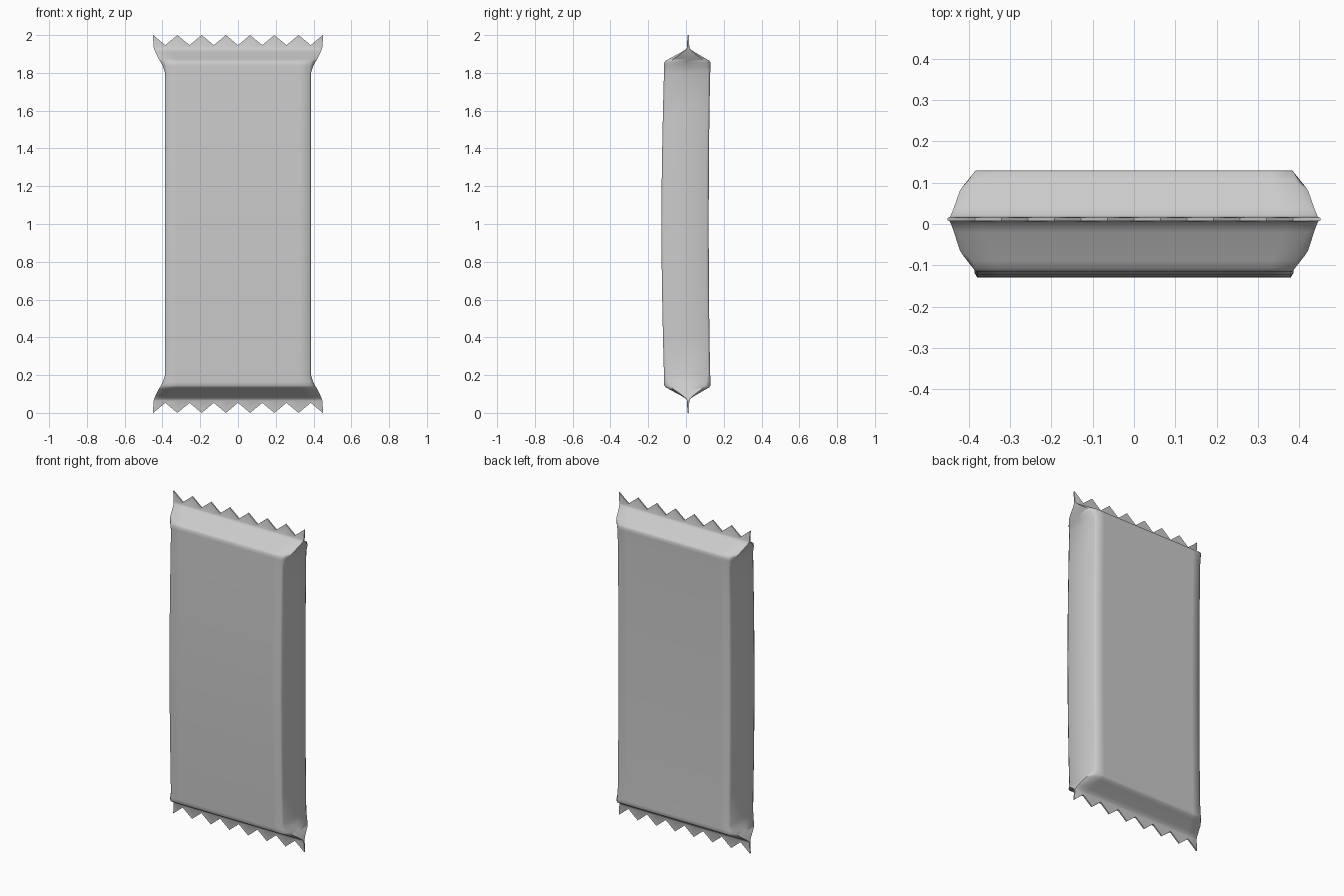
import bpy, bmesh, math

cube = bpy.data.objects.get("Cube")
if cube:
    bpy.data.objects.remove(cube)

# Plain foil colour
foil = bpy.data.materials.new("grey_foil")
foil.use_nodes = True
GREY = (0.6, 0.6, 0.6, 1)
foil.diffuse_color = GREY
foil.node_tree.nodes["Principled BSDF"].inputs["Base Color"].default_value = GREY

TEETH = 7
COLS = 2 * TEETH + 1
TOOTH_DEPTH = 0.053

# Upper half levels: height, face half width, side half width, half depth, corner inset
UPPER = [
    (1.30, 0.379, 0.386, 0.1245, 0.012),
    (1.60, 0.379, 0.386, 0.123, 0.012),
    (1.80, 0.379, 0.386, 0.1225, 0.014),
    (1.835, 0.380, 0.398, 0.1225, 0.022),
    (1.855, 0.383, 0.408, 0.1225, 0.032),
    (1.864, 0.385, 0.413, 0.1165, 0.032),
    (1.875, 0.390, 0.421, 0.097, 0.024),
    (1.912, 0.420, 0.438, 0.031, 0.008),
    (1.926, 0.436, 0.444, 0.010, 0.002),
    (1.935, 0.443, 0.446, 0.006, 0.001),
    (2.00, 0.449, 0.451, 0.004, 0.001),
]
LEVELS = [(2 - u[0],) + u[1:] for u in reversed(UPPER)]
LEVELS += [(1.0, 0.379, 0.386, 0.125, 0.012)] + UPPER


def centre_y(z):
    """Slight forward bow of the packet; the seals stay straight."""
    s = min(abs(z - 1) / 0.86, 1)
    seal = max(abs(z - 1) - 0.86, 0) / 0.14
    return -0.005 + 0.0125 * s * s + 0.004 * min(seal * 2, 1)


def ring(bm, level):
    """One closed outline: front columns, left side, back columns, right side."""
    z, face, side, half, inset = level
    cy = centre_y(z)
    tip = abs(z - 1) > 0.99

    def height(i):
        return z - math.copysign(TOOTH_DEPTH, z - 1) if tip and i % 2 else z

    xs = [face * (2 * i / (COLS - 1) - 1) for i in range(COLS)]
    front = [(x, cy - half, height(i)) for i, x in enumerate(xs)]
    back = [(x, cy + half, height(i)) for i, x in enumerate(xs)][::-1]
    depths = [-(half - inset), 0, half - inset]
    left = [(side, cy + d, z) for d in depths]
    right = [(-side, cy + d, z) for d in reversed(depths)]
    return [bm.verts.new(p) for p in front + left + back + right]


# Filled wrapper with crimped, zigzag-cut ends
bm = bmesh.new()
rings = [ring(bm, level) for level in LEVELS]
n = len(rings[0])
for low, high in zip(rings, rings[1:]):
    for i in range(n):
        j = (i + 1) % n
        bm.faces.new((low[i], low[j], high[j], high[i]))

# Thin cut edges closing both seals
for r in (rings[0], rings[-1]):
    last = 2 * COLS + 2
    for i in range(COLS - 1):
        bm.faces.new((r[i], r[i + 1], r[last - i - 1], r[last - i]))
    bm.faces.new(r[COLS - 1:COLS + 4])
    bm.faces.new(r[last:] + [r[0]])
bmesh.ops.recalc_face_normals(bm, faces=bm.faces)

mesh = bpy.data.meshes.new("wrapper")
bm.to_mesh(mesh)
bm.free()
mesh.materials.append(foil)
wrapper = bpy.data.objects.new("wrapper", mesh)
bpy.context.collection.objects.link(wrapper)
bpy.ops.object.select_all(action="DESELECT")
wrapper.select_set(True)
bpy.context.view_layer.objects.active = wrapper
bpy.ops.object.shade_smooth_by_angle(angle=math.radians(60))
